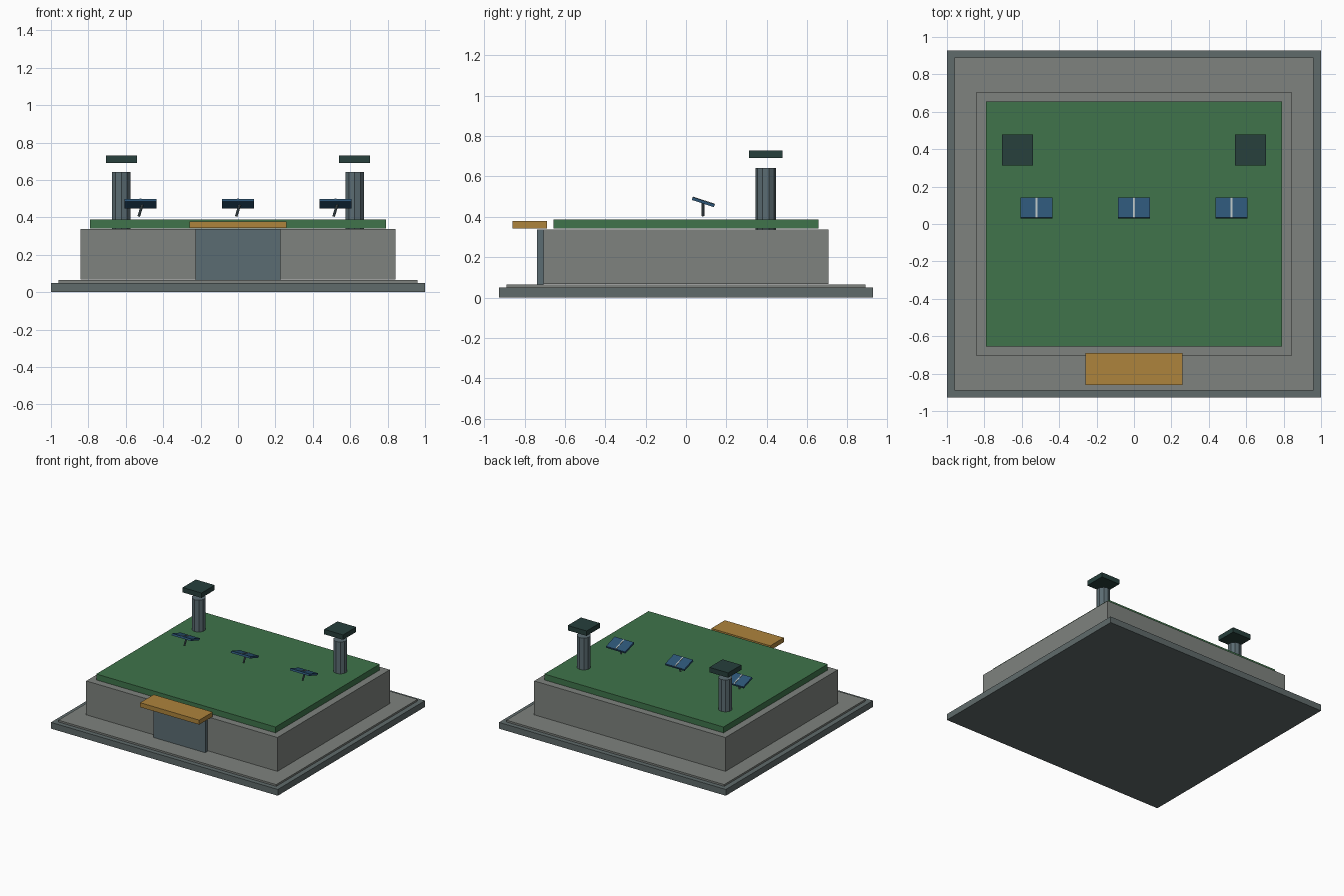
import bpy
from math import radians

if "Cube" in bpy.data.objects:
    bpy.data.objects.remove(bpy.data.objects["Cube"])


def material(name, rgb):
    m = bpy.data.materials.new(name)
    m.diffuse_color = (*rgb, 1)
    m.use_nodes = True
    m.node_tree.nodes["Principled BSDF"].inputs["Base Color"].default_value = m.diffuse_color
    return m


CONCRETE = material("concrete", (0.21, 0.225, 0.21))
STONE = material("dark_stone", (0.115, 0.145, 0.145))
STEEL = material("steel", (0.105, 0.15, 0.17))
GREEN = material("green_roof", (0.05, 0.175, 0.07))
OCHRE = material("ochre", (0.42, 0.23, 0.045))
DARK = material("dark_cap", (0.02, 0.05, 0.045))
BLUE = material("panel_blue", (0.025, 0.09, 0.18))
TRIM = material("pale_trim", (0.45, 0.5, 0.5))


def finish(name, size, mat):
    ob = bpy.context.object
    ob.name = name
    ob.scale = size
    ob.data.materials.append(mat)
    return ob


def box(name, centre, size, mat, rot=(0, 0, 0)):
    bpy.ops.mesh.primitive_cube_add(size=1, location=centre, rotation=rot)
    return finish(name, size, mat)


def slab(name, half_x, y0, y1, z0, z1, mat):
    return box(name, (0, (y0 + y1) / 2, (z0 + z1) / 2),
               (2 * half_x, y1 - y0, z1 - z0), mat)


def rod(name, centre, r, h, sides, mat, rot=(0, 0, 0)):
    bpy.ops.mesh.primitive_cylinder_add(vertices=sides, radius=r, depth=h,
                                        location=centre, rotation=rot)
    return finish(name, (1, 1, 1), mat)


# Stepped base, building body and roof
slab("base_plinth", 1.0, -0.927, 0.927, 0, 0.05, STONE)
slab("base_step", 0.96, -0.89, 0.89, 0.05, 0.064, CONCRETE)
slab("building_body", 0.843, -0.707, 0.707, 0.068, 0.338, CONCRETE)
slab("roof_deck", 0.79, -0.656, 0.656, 0.341, 0.388, GREEN)

# Entrance
slab("entrance_door", 0.228, -0.738, -0.706, 0.064, 0.338, STEEL)
slab("entrance_awning", 0.26, -0.86, -0.69, 0.343, 0.379, OCHRE)

# Rooftop vents with raised square caps
for side, sx in (("left", -1), ("right", 1)):
    x, y = sx * 0.624, 0.396
    rod(f"vent_stack_{side}", (x, y, 0.49), 0.051, 0.304, 10, STEEL)
    box(f"vent_cap_{side}", (x, y, 0.71), (0.166, 0.166, 0.039), DARK)

# Tilted solar panels on leaning posts
tilt = radians(-18)
for i, x in enumerate((-0.521, 0, 0.521), 1):
    box(f"solar_panel_{i}", (x, 0.086, 0.473), (0.169, 0.115, 0.015), BLUE, (tilt, 0, 0))
    box(f"panel_strip_{i}", (x, 0.0885, 0.4807), (0.009, 0.112, 0.004), TRIM, (tilt, 0, 0))
    rod(f"panel_post_{i}", (x, 0.084, 0.437), 0.007, 0.068, 8, STEEL, (0, radians(17), 0))
